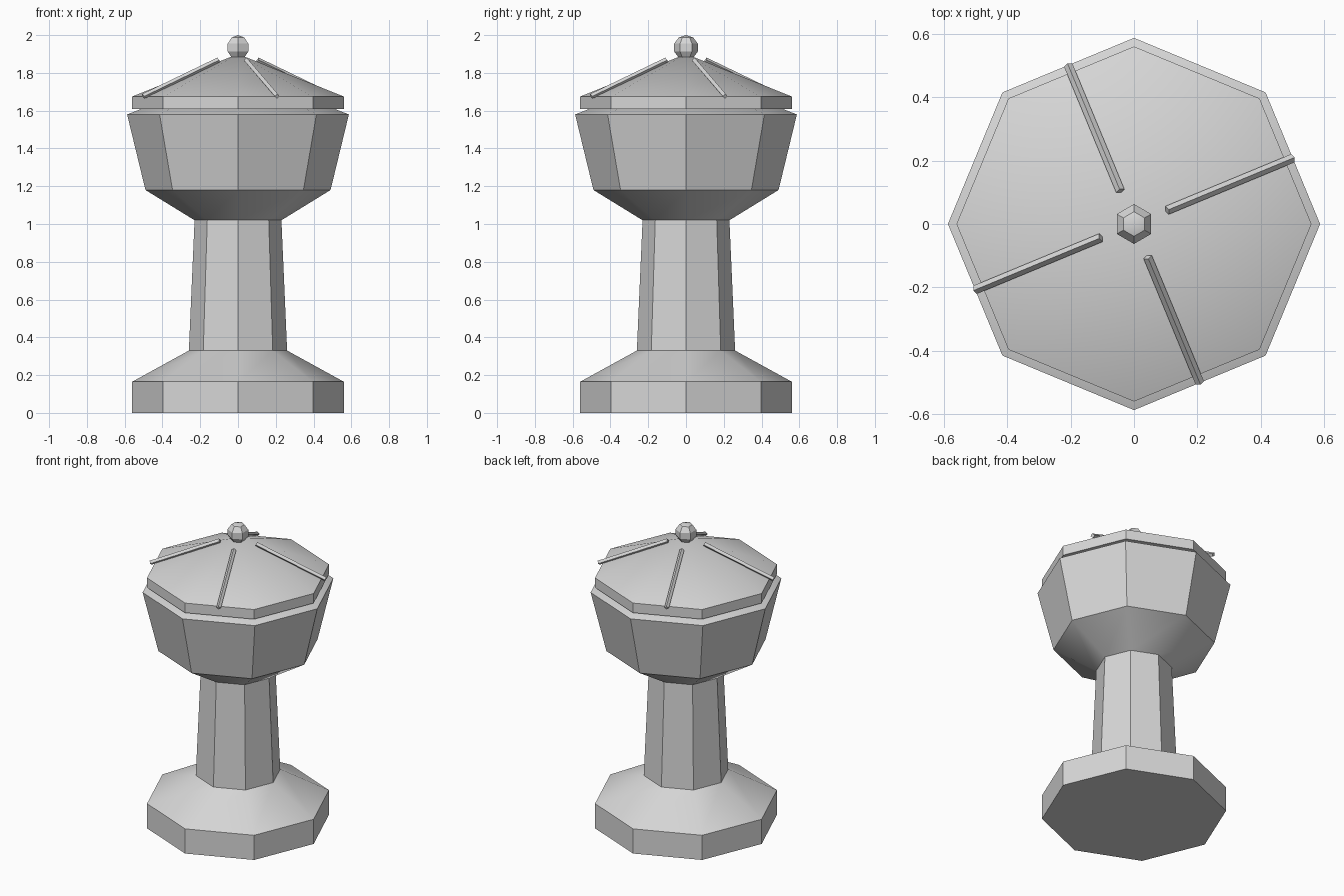
import bpy
import bmesh
from math import sin, cos, pi, radians
from mathutils import Vector

cube = bpy.data.objects.get("Cube")
if cube:
    bpy.data.objects.remove(cube, do_unlink=True)

stone = bpy.data.materials.new("grey_stone")
stone.use_nodes = True
colour = (0.68, 0.68, 0.68, 1)
stone.diffuse_color = colour
stone.node_tree.nodes["Principled BSDF"].inputs["Base Color"].default_value = colour


def lathe(name, profile, sides=8, start=0.0):
    """Turn a (radius, height) profile, listed bottom to top, into a faceted solid."""
    bm = bmesh.new()
    rings = []
    for r, z in profile:
        if r < 1e-5:
            rings.append([bm.verts.new((0, 0, z))] * sides)
        else:
            angles = [start + 2 * pi * i / sides for i in range(sides)]
            rings.append([bm.verts.new((r * cos(a), r * sin(a), z)) for a in angles])
    for low, high in zip(rings, rings[1:]):
        for i in range(sides):
            j = (i + 1) % sides
            corners = dict.fromkeys((low[i], low[j], high[j], high[i]))
            bm.faces.new(list(corners))
    for ring in (rings[0], rings[-1]):
        if ring[0] is not ring[1]:
            bm.faces.new(ring)
    bmesh.ops.recalc_face_normals(bm, faces=bm.faces)
    mesh = bpy.data.meshes.new(name)
    bm.to_mesh(mesh)
    bm.free()
    mesh.materials.append(stone)
    obj = bpy.data.objects.new(name, mesh)
    bpy.context.collection.objects.link(obj)
    bpy.ops.object.select_all(action='DESELECT')
    obj.select_set(True)
    bpy.context.view_layer.objects.active = obj
    bpy.ops.object.shade_smooth_by_angle(angle=radians(30))
    return obj


# Octagonal body, from the ground up
lathe("base", [(0.56, 0), (0.56, 0.165), (0.26, 0.33)])
lathe("column", [(0.26, 0.33), (0.23, 1.02)])
lathe("bowl", [(0.23, 1.02), (0.49, 1.18), (0.587, 1.58), (0.51, 1.61)])
lathe("lid", [(0.56, 1.61), (0.56, 1.675), (0, 1.9)])

# Four thin ribs lying along alternate roof panels
for k in range(4):
    a = radians(22.5 + 90 * k)
    outer = Vector((0.543 * cos(a), 0.543 * sin(a), 1.676))
    inner = Vector((0.113 * cos(a), 0.113 * sin(a), 1.868))
    run = inner - outer
    rib = lathe(f"roof_rib_{k + 1}", [(0.014, 0), (0.014, run.length)], sides=4)
    rib.rotation_euler = run.to_track_quat('Z', 'Y').to_euler()
    rib.location = outer

# Faceted knob on the peak
size = 0.066
arc = [radians(d) for d in (-90, -54, -18, 18, 54, 90)]
lathe("finial", [(size * cos(t), 2 - size + size * sin(t)) for t in arc], sides=6, start=pi / 2)
